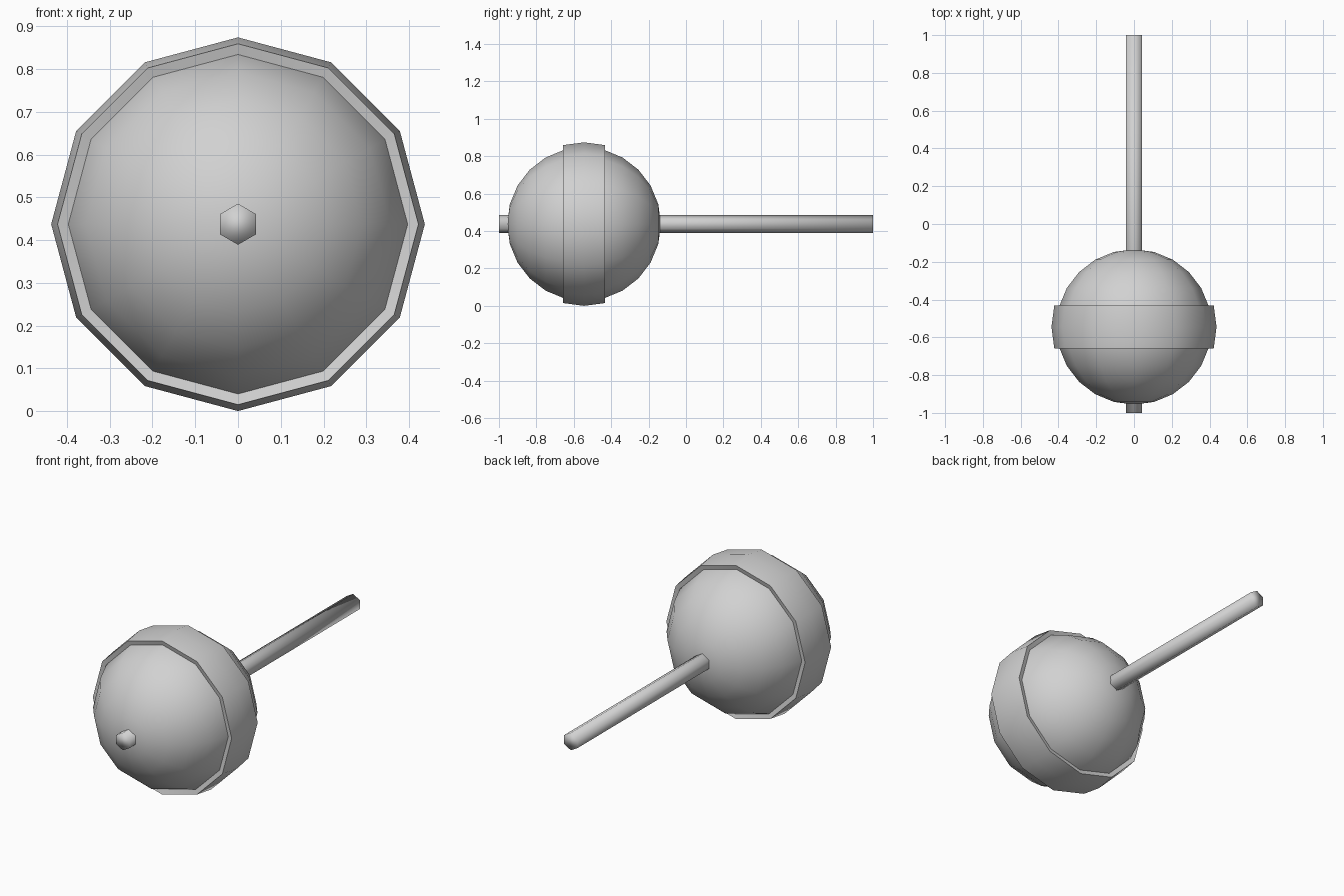
import bpy, bmesh, math
from mathutils import Matrix

cube = bpy.data.objects.get("Cube")
if cube:
    bpy.data.objects.remove(cube, do_unlink=True)

# One plain grey for every part
grey = bpy.data.materials.new("light_grey")
grey.use_nodes = True
GREY = (0.64, 0.64, 0.64, 1)
grey.diffuse_color = GREY
grey.node_tree.nodes["Principled BSDF"].inputs["Base Color"].default_value = GREY

BALL_Y, CENTRE_Z = -0.545, 0.437
BALL_R, BAND_R, ROD_R = 0.411, 0.437, 0.048
SIDES = 12
STEP = math.pi / SIDES
TURN = Matrix.Rotation(math.pi / 2, 4, 'X')   # lays the z axis along y


def add_part(name, bm, y, sharp_angle):
    bmesh.ops.transform(bm, matrix=TURN, verts=bm.verts)
    bmesh.ops.recalc_face_normals(bm, faces=bm.faces)
    mesh = bpy.data.meshes.new(name)
    bm.to_mesh(mesh)
    bm.free()
    mesh.materials.append(grey)
    obj = bpy.data.objects.new(name, mesh)
    obj.location = (0, y, CENTRE_Z)
    bpy.context.collection.objects.link(obj)
    bpy.ops.object.select_all(action='DESELECT')
    obj.select_set(True)
    bpy.context.view_layer.objects.active = obj
    bpy.ops.object.shade_smooth_by_angle(angle=math.radians(sharp_angle))
    return obj


# Ball
bm = bmesh.new()
bmesh.ops.create_uvsphere(bm, u_segments=SIDES, v_segments=SIDES, radius=BALL_R)
add_part("ball", bm, BALL_Y, 60)

# Raised band: a thick strip of a larger sphere, ends cut radially to the ball
bm = bmesh.new()
profile = [(BALL_R, -STEP), (BAND_R, -STEP), (BAND_R, 0), (BAND_R, STEP), (BALL_R, STEP)]
verts = [bm.verts.new((r * math.cos(a), 0, r * math.sin(a))) for r, a in profile]
edges = [bm.edges.new(pair) for pair in zip(verts, verts[1:])]
bmesh.ops.spin(bm, geom=verts + edges, cent=(0, 0, 0), axis=(0, 0, 1),
               angle=2 * math.pi, steps=SIDES, use_merge=True)
bmesh.ops.remove_doubles(bm, verts=bm.verts, dist=0.0005)
add_part("raised_band", bm, BALL_Y, 45)

# Hexagonal rod through the ball
bm = bmesh.new()
bmesh.ops.create_cone(bm, cap_ends=True, segments=6, radius1=ROD_R, radius2=ROD_R, depth=2)
add_part("rod", bm, 0, 120)
